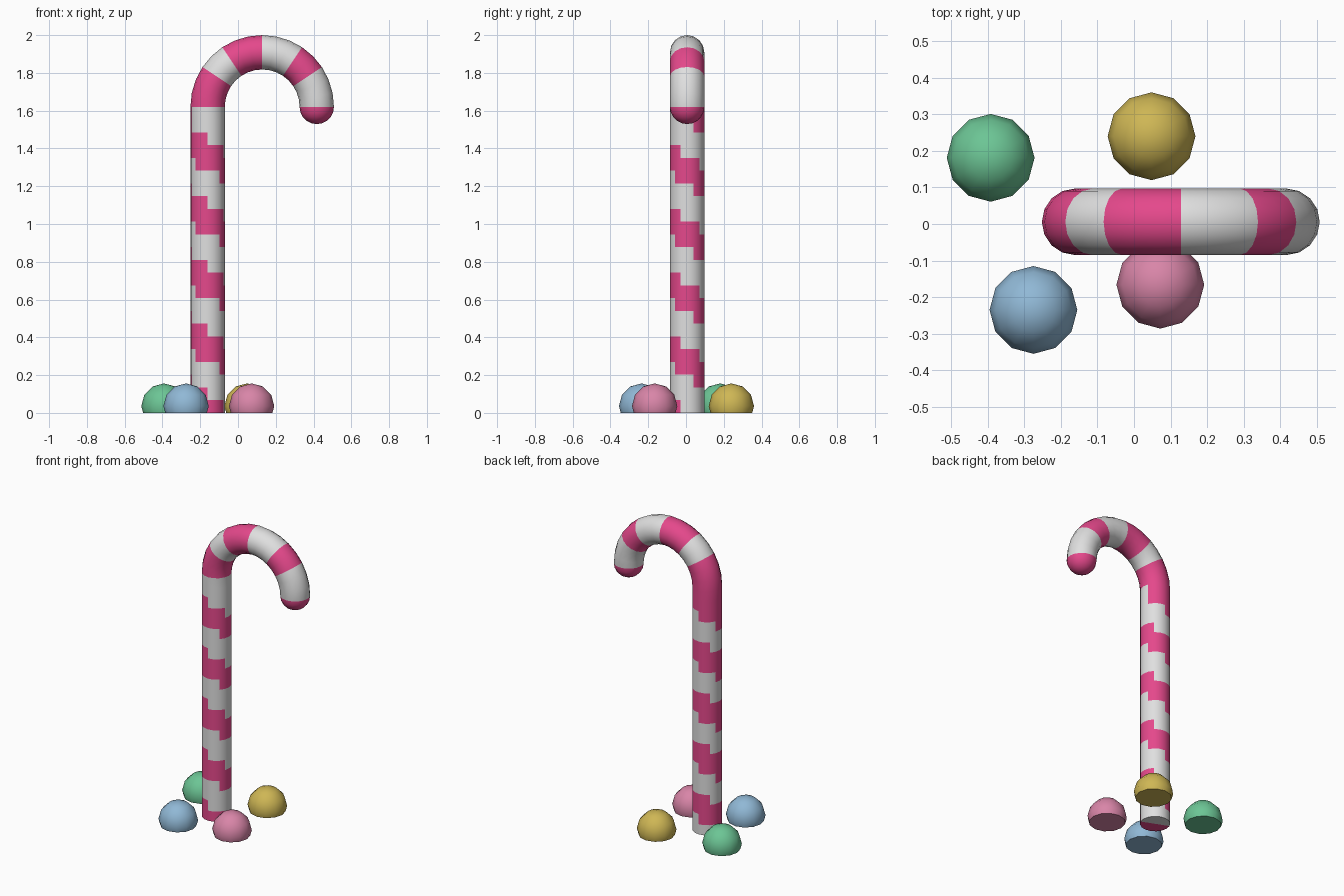
import bpy, bmesh, math
from mathutils import Matrix

if "Cube" in bpy.data.objects:
    bpy.data.objects.remove(bpy.data.objects["Cube"])


def material(name, rgb):
    m = bpy.data.materials.new(name)
    m.diffuse_color = (*rgb, 1)
    m.use_nodes = True
    m.node_tree.nodes["Principled BSDF"].inputs["Base Color"].default_value = m.diffuse_color
    return m


pink = material("candy_pink", (0.78, 0.065, 0.26))
white = material("sugar_white", (0.74, 0.74, 0.74))


def finish(bm, name, mats, angle):
    bmesh.ops.recalc_face_normals(bm, faces=bm.faces)
    mesh = bpy.data.meshes.new(name)
    bm.to_mesh(mesh)
    bm.free()
    for m in mats:
        mesh.materials.append(m)
    ob = bpy.data.objects.new(name, mesh)
    bpy.context.collection.objects.link(ob)
    bpy.ops.object.select_all(action='DESELECT')
    ob.select_set(True)
    bpy.context.view_layer.objects.active = ob
    bpy.ops.object.shade_smooth_by_angle(angle=math.radians(angle))
    return ob


# Cane: one swept tube of shaft, hook and rounded tip
SIDES, RINGS, BENDS, CAP = 16, 24, 16, 5
RAD, SHAFT_X, CANE_Y, TOP_Z, BEND = 0.091, -0.161, 0.006, 1.62, 0.289
HOOK_X = SHAFT_X + BEND

# each ring: centre x, centre z, direction x, direction z, radius
rings = [(SHAFT_X, TOP_Z * j / RINGS, 1, 0, RAD) for j in range(RINGS + 1)]
for k in range(1, BENDS + 1):
    a = math.pi * (1 - k / BENDS)
    c, s = math.cos(a), math.sin(a)
    rings.append((HOOK_X + BEND * c, TOP_Z + BEND * s, -c, -s, RAD))
for k in range(1, CAP):
    a = math.pi / 2 * k / CAP
    rings.append((HOOK_X + BEND, TOP_Z - RAD * math.sin(a), -1, 0, RAD * math.cos(a)))


def stripe(j, i):
    """0 = pink, 1 = white, for ring step j and side i."""
    if j < RINGS:                                   # stepped spiral on the shaft
        phi = (i + 0.5) * 360 / SIDES
        return int((phi + 198 + 72 * min(j, RINGS - 2)) % 360 >= 180)
    if j < RINGS + BENDS:                           # straight bands on the hook
        return int((j - RINGS + 0.5) * 6 / BENDS) % 2
    return 0                                        # tip


bm = bmesh.new()
loops = []
for x, z, dx, dz, r in rings:
    loop = []
    for i in range(SIDES):
        a = 2 * math.pi * i / SIDES
        c = r * math.cos(a)
        loop.append(bm.verts.new((x + c * dx, CANE_Y + r * math.sin(a), z + c * dz)))
    loops.append(loop)
base = bm.verts.new((SHAFT_X, CANE_Y, 0))
tip = bm.verts.new((HOOK_X + BEND, CANE_Y, TOP_Z - RAD))
for i in range(SIDES):
    n = (i + 1) % SIDES
    for j in range(len(loops) - 1):
        f = bm.faces.new((loops[j][i], loops[j][n], loops[j + 1][n], loops[j + 1][i]))
        f.material_index = stripe(j, i)
    bm.faces.new((base, loops[0][n], loops[0][i])).material_index = stripe(0, i)
    bm.faces.new((tip, loops[-1][i], loops[-1][n]))
finish(bm, "candy_cane", [pink, white], 50)

# Gumdrops: low-poly spheres cut flat at the ground
drops = [
    ("green", (-0.392, 0.181), (0.15, 0.56, 0.30)),
    ("yellow", (0.048, 0.24), (0.62, 0.47, 0.09)),
    ("blue", (-0.275, -0.235), (0.28, 0.48, 0.67)),
    ("rose", (0.072, -0.166), (0.69, 0.235, 0.39)),
]
for name, (x, y), rgb in drops:
    bm = bmesh.new()
    bmesh.ops.create_uvsphere(bm, u_segments=12, v_segments=6, radius=0.12,
                              matrix=Matrix.Translation((x, y, 0.036)))
    bmesh.ops.bisect_plane(bm, geom=bm.verts[:] + bm.edges[:] + bm.faces[:],
                           plane_co=(0, 0, 0), plane_no=(0, 0, 1), clear_inner=True)
    bmesh.ops.holes_fill(bm, edges=[e for e in bm.edges if e.is_boundary])
    finish(bm, name + "_gumdrop", [material("gumdrop_" + name, rgb)], 50)
